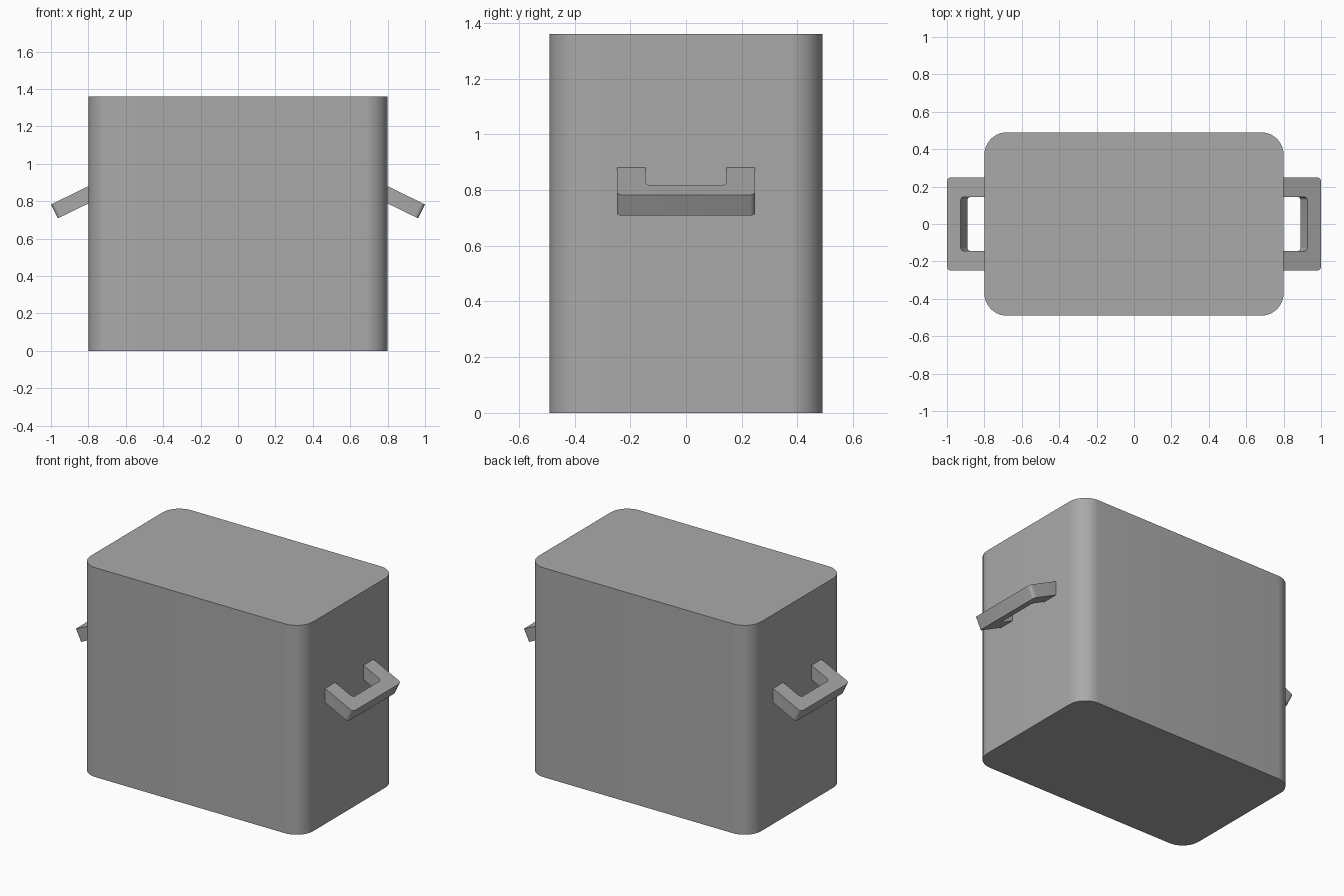
import bpy, bmesh, math
from mathutils import Matrix, Vector

cube = bpy.data.objects.get("Cube")
if cube:
    bpy.data.objects.remove(cube, do_unlink=True)

# Single grey material
GREY = (0.4, 0.4, 0.4, 1)
mat = bpy.data.materials.new("plain grey")
mat.use_nodes = True
mat.diffuse_color = GREY
mat.node_tree.nodes["Principled BSDF"].inputs["Base Color"].default_value = GREY


def rounded(corners, steps):
    """Outline from (x, y, radius) corners, each filleted with an arc."""
    pts = []
    for i, (x, y, r) in enumerate(corners):
        p = Vector((x, y))
        if r == 0:
            pts.append(p)
            continue
        a = (Vector(corners[i - 1][:2]) - p).normalized()
        b = (Vector(corners[(i + 1) % len(corners)][:2]) - p).normalized()
        for k in range(steps + 1):
            t = math.pi / 2 * k / steps
            pts.append(p + a * r * (1 - math.sin(t)) + b * r * (1 - math.cos(t)))
    return pts


def extrude(name, outline, height, matrix):
    """Solid prism of an outline, placed by a matrix."""
    bm = bmesh.new()
    face = bm.faces.new([bm.verts.new((p.x, p.y, 0)) for p in outline])
    top = bmesh.ops.extrude_face_region(bm, geom=[face])["geom"]
    verts = [v for v in top if isinstance(v, bmesh.types.BMVert)]
    bmesh.ops.translate(bm, verts=verts, vec=(0, 0, height))
    bmesh.ops.transform(bm, matrix=matrix, verts=bm.verts)
    bmesh.ops.recalc_face_normals(bm, faces=bm.faces)
    mesh = bpy.data.meshes.new(name)
    bm.to_mesh(mesh)
    bm.free()
    mesh.materials.append(mat)
    obj = bpy.data.objects.new(name, mesh)
    bpy.context.collection.objects.link(obj)
    bpy.ops.object.select_all(action="DESELECT")
    obj.select_set(True)
    bpy.context.view_layer.objects.active = obj
    bpy.ops.object.shade_smooth_by_angle(angle=math.radians(35))
    return obj


# Body: upright block with rounded vertical corners
W, D, H, R = 0.8, 0.49, 1.36, 0.12
body = rounded([(-W, -D, R), (W, -D, R), (W, D, R), (-W, D, R)], 10)
extrude("body", body, H, Matrix())

# Handles: U-shaped bars sloping down and away from each end
REACH, BAR, OUT, IN, F = 0.222, 0.08, 0.248, 0.145, 0.02
handle = rounded([(-0.01, -OUT, 0), (REACH, -OUT, F), (REACH, OUT, F), (-0.01, OUT, 0),
                  (-0.01, IN, 0), (REACH - BAR, IN, F), (REACH - BAR, -IN, F), (-0.01, -IN, 0)], 5)
tilt = Matrix.Translation((W, 0, 0.88)) @ Matrix.Rotation(math.radians(26), 4, "Y")
for name, turn in (("left_handle", 0), ("right_handle", math.pi)):
    extrude(name, handle, -0.083, Matrix.Rotation(turn, 4, "Z") @ tilt)
